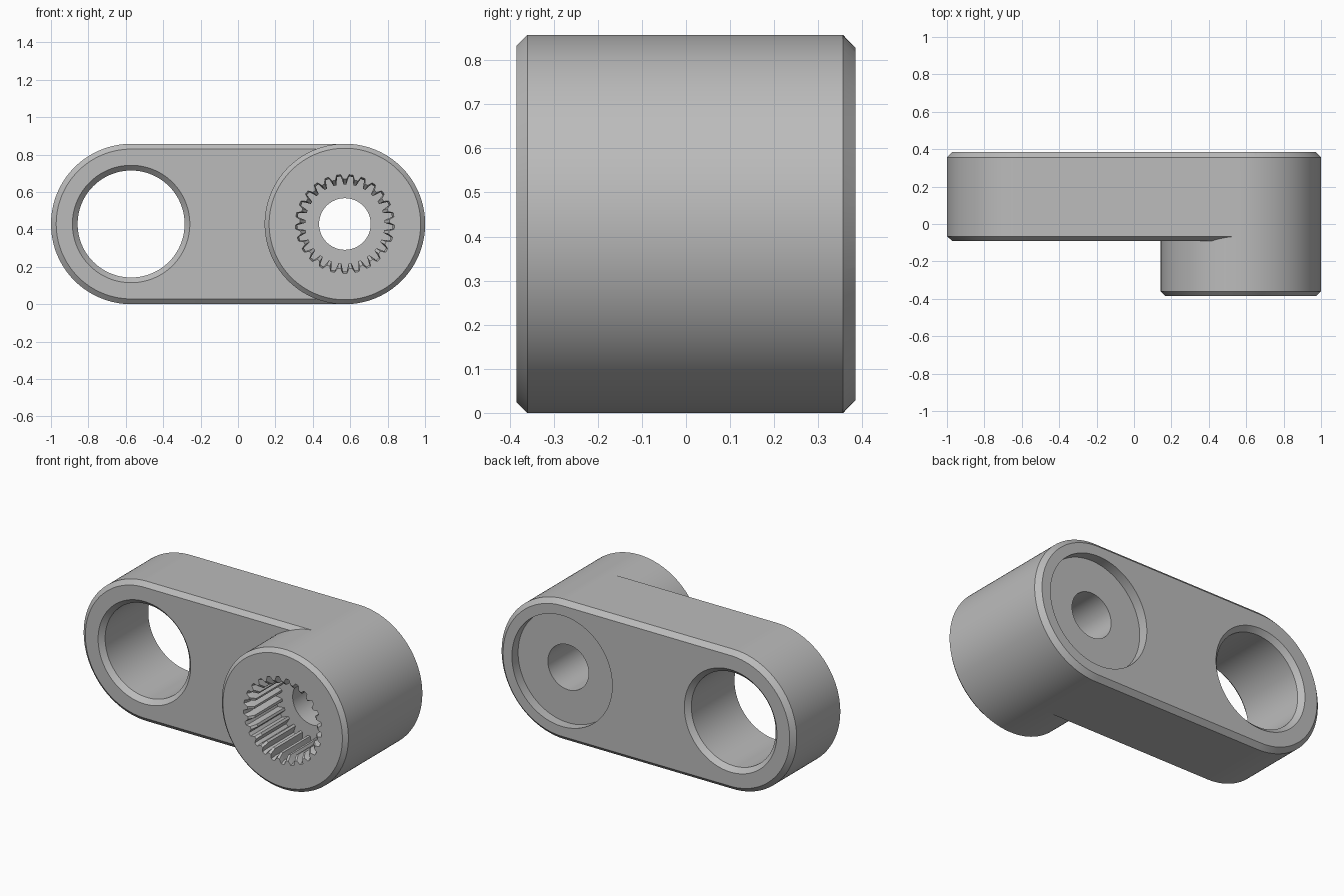
import bpy, bmesh
from math import sin, cos, pi

if "Cube" in bpy.data.objects:
    bpy.data.objects.remove(bpy.data.objects["Cube"])

R, CX = 0.4285, 0.5715          # end radius, pivot offset
FRONT, ARM_FRONT, BACK = -0.384, -0.09, 0.384
TEETH = 25

grey = bpy.data.materials.new("grey")
grey.use_nodes = True
colour = (0.5, 0.5, 0.5, 1)
grey.diffuse_color = colour
grey.node_tree.nodes["Principled BSDF"].inputs["Base Color"].default_value = colour


def circle(cx, r, n=128):
    return [(cx + r * cos(2 * pi * i / n), R + r * sin(2 * pi * i / n)) for i in range(n)]


def stadium(r, n=64):
    points = []
    for side in (1, -1):
        for i in range(n + 1):
            a = pi * i / n - pi / 2
            points.append((side * (CX + r * cos(a)), R + side * r * sin(a)))
    return points


def spline(tip, root):
    # Ring of inward teeth, one pointing straight down from the top
    points = []
    for i in range(TEETH):
        for offset, r in ((-0.34, root), (-0.14, tip), (0.14, tip), (0.34, root)):
            a = pi / 2 + 2 * pi * (i + offset) / TEETH
            points.append((CX + r * cos(a), R + r * sin(a)))
    return points


def loft(name, sections):
    # Skin a solid through (y, outline) sections
    bm = bmesh.new()
    rings = [[bm.verts.new((x, y, z)) for x, z in outline] for y, outline in sections]
    n = len(rings[0])
    for a, b in zip(rings, rings[1:]):
        for i in range(n):
            j = (i + 1) % n
            bm.faces.new((a[i], a[j], b[j], b[i]))
    bm.faces.new(rings[0])
    bm.faces.new(rings[-1])
    bmesh.ops.recalc_face_normals(bm, faces=bm.faces)
    mesh = bpy.data.meshes.new(name)
    bm.to_mesh(mesh)
    bm.free()
    mesh.materials.append(grey)
    obj = bpy.data.objects.new(name, mesh)
    bpy.context.collection.objects.link(obj)
    return obj


def combine(target, tool, operation):
    mod = target.modifiers.new(operation.lower(), "BOOLEAN")
    mod.operation, mod.solver, mod.object = operation, "EXACT", tool
    bpy.context.view_layer.objects.active = target
    bpy.ops.object.modifier_apply(modifier=mod.name)
    bpy.data.objects.remove(tool)


# Arm with chamfered rims
C = 0.028
arm = loft("crank_arm", [(ARM_FRONT, stadium(R - C)), (ARM_FRONT + 0.024, stadium(R)),
                         (BACK - C, stadium(R)), (BACK, stadium(R - C))])

# Round boss running the full depth, a hair proud of the arm end
B = R + 0.0005
boss = loft("boss", [(FRONT, circle(CX, B - 0.024)), (FRONT + 0.024, circle(CX, B)),
                     (BACK - C, circle(CX, B)), (BACK - 0.0005, circle(CX, B - C))])
combine(arm, boss, "UNION")

# Large through hole, chamfered at both mouths
hole = [(ARM_FRONT - 0.02, 0.334), (ARM_FRONT + C, 0.286),
        (BACK - C, 0.286), (BACK + 0.02, 0.334)]
combine(arm, loft("large_hole", [(y, circle(-CX, r)) for y, r in hole]), "DIFFERENCE")

# Toothed socket with lead-in chamfer
combine(arm, loft("socket", [(FRONT - 0.01, spline(0.246, 0.268)), (FRONT, spline(0.24, 0.265)),
                             (FRONT + 0.03, spline(0.212, 0.255)),
                             (ARM_FRONT, spline(0.212, 0.255))]), "DIFFERENCE")

# Shallow recess in the back and the screw hole joining it to the socket
combine(arm, loft("recess", [(BACK - 0.06, circle(CX, 0.34)),
                             (BACK + 0.1, circle(CX, 0.34))]), "DIFFERENCE")
combine(arm, loft("screw_hole", [(ARM_FRONT - 0.1, circle(CX, 0.138, 64)),
                                 (BACK, circle(CX, 0.138, 64))]), "DIFFERENCE")

bpy.ops.object.select_all(action="DESELECT")
arm.select_set(True)
bpy.context.view_layer.objects.active = arm
bpy.ops.object.shade_smooth_by_angle(angle=pi / 7)
